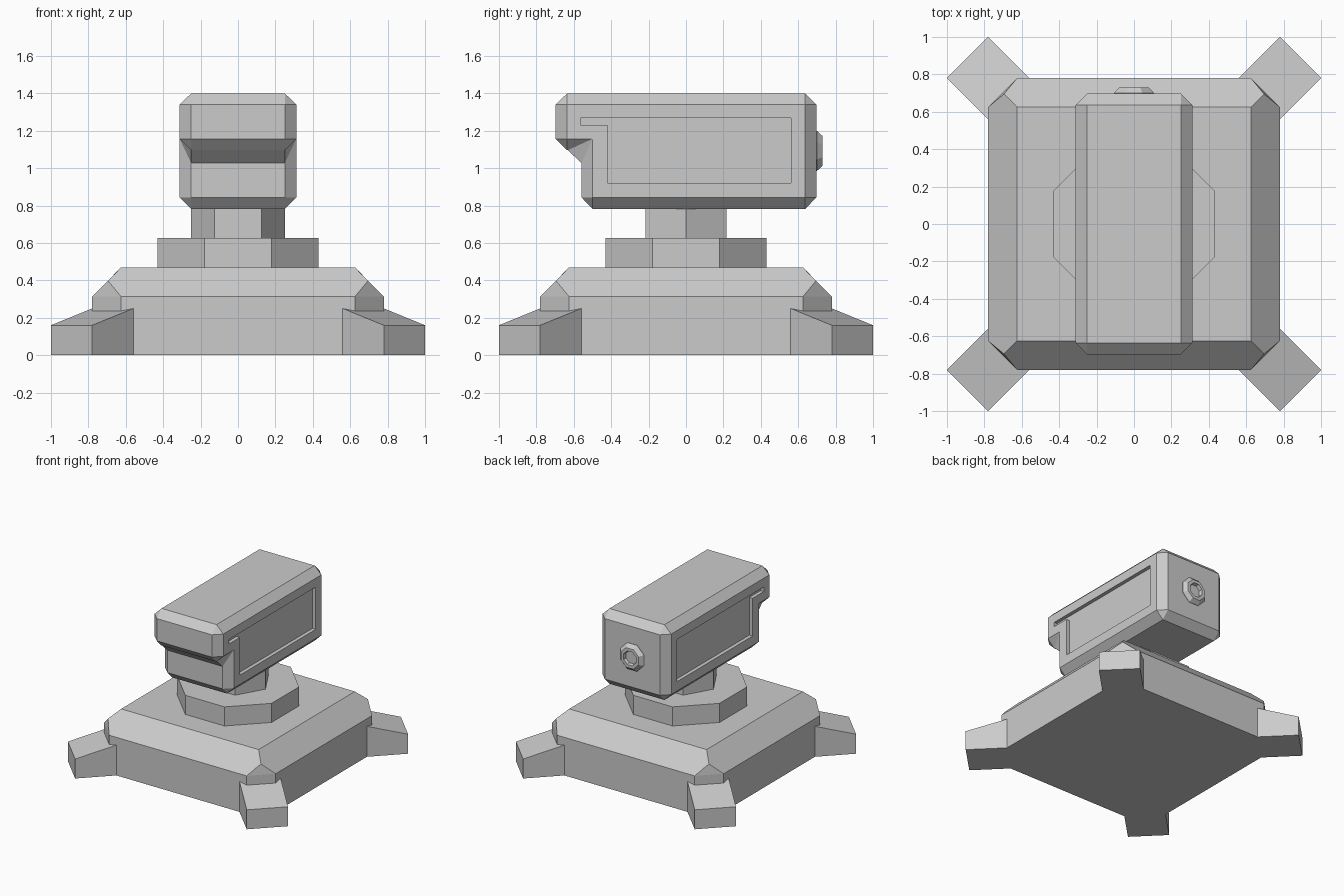
import bpy, bmesh
from math import pi, cos, sin, radians
from mathutils import Matrix, Vector

if "Cube" in bpy.data.objects:
    bpy.data.objects.remove(bpy.data.objects["Cube"])


def make(name, verts, faces):
    bm = bmesh.new()
    vs = [bm.verts.new(v) for v in verts]
    for f in faces:
        bm.faces.new([vs[i] for i in f])
    bmesh.ops.remove_doubles(bm, verts=bm.verts, dist=1e-5)
    bmesh.ops.recalc_face_normals(bm, faces=bm.faces)
    me = bpy.data.meshes.new(name)
    bm.to_mesh(me)
    bm.free()
    ob = bpy.data.objects.new(name, me)
    bpy.context.collection.objects.link(ob)
    return ob


def stack(name, rings):
    """Join equal-sized rings of points into a closed solid."""
    n = len(rings[0])
    faces = [tuple(range(n)), tuple(range((len(rings) - 1) * n, len(rings) * n))]
    for r in range(len(rings) - 1):
        a, b = r * n, (r + 1) * n
        faces += [(a + i, a + (i + 1) % n, b + (i + 1) % n, b + i) for i in range(n)]
    return make(name, [p for ring in rings for p in ring], faces)


def circle(r, n, z, turn=0.0):
    return [(r * cos(turn + 2 * pi * i / n), r * sin(turn + 2 * pi * i / n), z) for i in range(n)]


# Base plate: cut corners, sloped shoulders; five points per corner
verts, faces = [], []
for k in range(4):
    rot = Matrix.Rotation(k * pi / 2, 3, 'Z')
    verts += [rot @ Vector(p) for p in (
        (0.78, 0.625, 0), (0.625, 0.78, 0), (0.78, 0.625, 0.313), (0.625, 0.78, 0.313),
        (0.695, 0.695, 0.398), (0.625, 0.625, 0.47))]
    a, b = 6 * k, 6 * ((k + 1) % 4)
    faces += [(a, a + 1, a + 3, a + 2), (a + 2, a + 3, a + 4),
              (a + 1, b, b + 2, a + 3),
              (a + 3, b + 2, b + 4, b + 5, a + 5, a + 4)]
faces += [(0, 1, 6, 7, 12, 13, 18, 19), (5, 11, 17, 23)]
make("base_plate", verts, faces)

# Four diagonal feet with sloped tops
w = 0.156
for k in range(4):
    foot = stack("foot_%d" % (k + 1), [
        [(u, -w, 0), (u, w, 0), (u, w, z), (u, -w, z)]
        for u, z in ((0.85, 0.278), (1.259, 0.16))])
    foot.data.transform(Matrix.Rotation(radians(45 + 90 * k), 4, 'Z'))

# Turntable and neck
R8 = 1 / cos(pi / 8)
stack("turntable", [circle(0.43 * R8, 8, z, pi / 8) for z in (0.46, 0.627)])
stack("neck", [circle(0.25, 6, z) for z in (0.62, 0.79)])

# Head: chamfered side profile (two points per corner), side faces, recessed panels
rim = [(-0.635, 1.40), (-0.697, 1.34), (-0.697, 1.157), (-0.637, 1.096),
       (-0.632, 1.096), (-0.558, 1.027), (-0.558, 0.843), (-0.50, 0.782),
       (0.637, 0.782), (0.697, 0.843), (0.697, 1.34), (0.637, 1.40)]
side = [(-0.637, 1.34), (-0.637, 1.157), (-0.50, 1.157), (-0.50, 0.843),
        (0.637, 0.843), (0.637, 1.34)]
panel = [(-0.565, 1.267), (-0.565, 1.23), (-0.42, 1.23), (-0.42, 0.92),
         (0.562, 0.92), (0.562, 1.267)]
verts, faces = [], []
for s in (1, -1):
    o = len(verts)
    for x, pts in ((0.25, rim), (0.312, side), (0.312, panel), (0.282, panel)):
        verts += [(s * x, y, z) for y, z in pts]
    S, P, Q = o + 12, o + 18, o + 24
    for i in range(6):
        j = (i + 1) % 6
        faces += [(S + i, o + 2 * i, o + 2 * i + 1),
                  (S + i, o + 2 * i + 1, o + 2 * j, S + j),
                  (S + i, S + j, P + j, P + i), (P + i, P + j, Q + j, Q + i)]
    faces.append(tuple(range(Q, Q + 6)))
faces += [(i, (i + 1) % 12, 30 + (i + 1) % 12, 30 + i) for i in range(12)]
make("head", verts, faces)

# Round socket on the back of the head
socket = stack("back_socket", [circle(r * R8, 8, h, pi / 8) for r, h in (
    (0.107, -0.01), (0.107, 0.003), (0.08, 0.033), (0.056, 0.033), (0.05, 0.008))])
socket.data.transform(Matrix.Translation((0, 0.697, 1.092)) @ Matrix.Rotation(-pi / 2, 4, 'X'))
